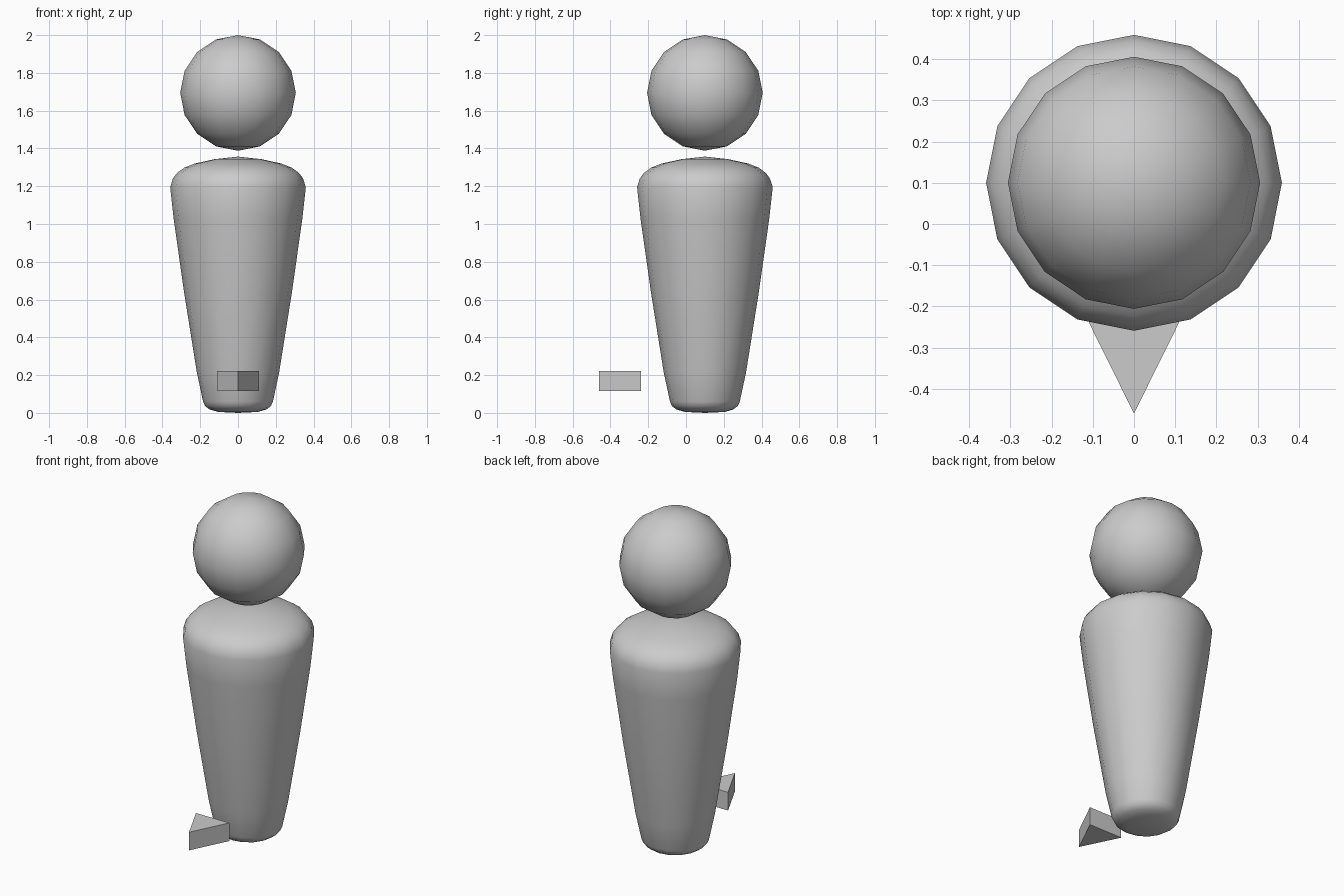
import bpy, bmesh
from math import sin, cos, tau

if "Cube" in bpy.data.objects:
    bpy.data.objects.remove(bpy.data.objects["Cube"])

CENTRE_Y = 0.1
SIDES = 16


def make_object(name, bm, smooth):
    bmesh.ops.recalc_face_normals(bm, faces=bm.faces)
    for f in bm.faces:
        f.smooth = smooth
    mesh = bpy.data.meshes.new(name)
    bm.to_mesh(mesh)
    bm.free()
    obj = bpy.data.objects.new(name, mesh)
    bpy.context.collection.objects.link(obj)
    return obj


def lathe(name, profile, bottom_z, top_z):
    """Revolve (radius, z) rings and close both ends with a fan."""
    bm = bmesh.new()
    rings = [[bm.verts.new((r * cos(tau * i / SIDES), r * sin(tau * i / SIDES), z))
              for i in range(SIDES)] for r, z in profile]
    low, high = bm.verts.new((0, 0, bottom_z)), bm.verts.new((0, 0, top_z))
    for i in range(SIDES):
        j = (i + 1) % SIDES
        for a, b in zip(rings, rings[1:]):
            bm.faces.new((a[i], a[j], b[j], b[i]))
        bm.faces.new((low, rings[0][j], rings[0][i]))
        bm.faces.new((high, rings[-1][i], rings[-1][j]))
    return make_object(name, bm, True)


# Tapered body with rounded foot and shoulders
body = lathe("body", [
    (0.105, 0.005), (0.15, 0.018), (0.174, 0.036), (0.185, 0.06),
    (0.218, 0.215), (0.285, 0.635), (0.341, 1.03), (0.359, 1.195),
    (0.345, 1.24), (0.323, 1.27), (0.285, 1.298), (0.23, 1.32),
    (0.125, 1.343)], 0.0, 1.357)
body.location.y = CENTRE_Y

# Floating ball head
bm = bmesh.new()
bmesh.ops.create_uvsphere(bm, u_segments=SIDES, v_segments=8, radius=0.306)
head = make_object("head", bm, True)
head.location = (0, CENTRE_Y, 1.694)

# Triangular pointer showing the facing direction
bm = bmesh.new()
tri = bm.faces.new([bm.verts.new((x, y, 0.115))
                    for x, y in ((-0.11, -0.238), (0, -0.46), (0.11, -0.238))])
top = bmesh.ops.extrude_face_region(bm, geom=[tri], use_keep_orig=True)["geom"]
bmesh.ops.translate(bm, vec=(0, 0, 0.108),
                    verts=[g for g in top if isinstance(g, bmesh.types.BMVert)])
make_object("direction_pointer", bm, False)
